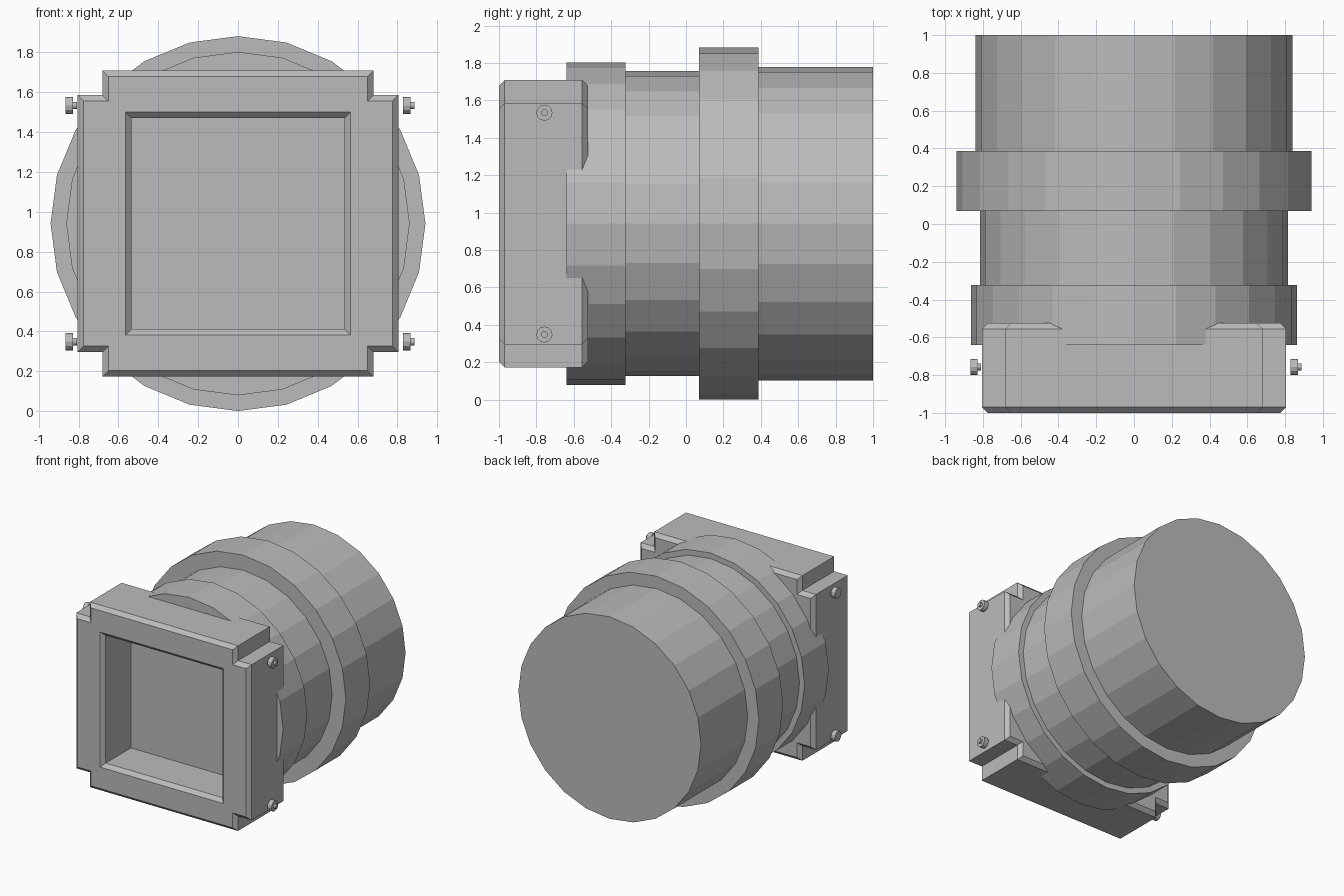
import bpy, bmesh, math

if "Cube" in bpy.data.objects:
    bpy.data.objects.remove(bpy.data.objects["Cube"])

CZ = 0.941  # height of the lens axis

grey = bpy.data.materials.new("mid grey")
grey.diffuse_color = (0.5, 0.5, 0.5, 1)
grey.use_nodes = True
grey.node_tree.nodes["Principled BSDF"].inputs["Base Color"].default_value = grey.diffuse_color


def finish(name, bm):
    bmesh.ops.recalc_face_normals(bm, faces=bm.faces)
    mesh = bpy.data.meshes.new(name)
    bm.to_mesh(mesh)
    bm.free()
    mesh.materials.append(grey)
    ob = bpy.data.objects.new(name, mesh)
    bpy.context.collection.objects.link(ob)
    return ob


def bridge(bm, a, b):
    n = len(a)
    for i in range(n):
        j = (i + 1) % n
        bm.faces.new((a[i], a[j], b[j], b[i]))


def turned(name, profile, sides, place):
    """Closed turned solid; profile is (position along axis, radius)."""
    bm = bmesh.new()
    rings = []
    for t, r in profile:
        ring = []
        for k in range(sides):
            a = 2 * math.pi * k / sides
            ring.append(bm.verts.new(place(t, r * math.cos(a), r * math.sin(a))))
        rings.append(ring)
    for a, b in zip(rings, rings[1:]):
        bridge(bm, a, b)
    bm.faces.new(rings[0])
    bm.faces.new(rings[-1])
    return finish(name, bm)


# Stepped lens barrel along y
turned("lens_barrel",
       [(-0.64, 0.862), (-0.323, 0.862), (-0.323, 0.816), (0.07, 0.816),
        (0.07, 0.941), (0.387, 0.941), (0.387, 0.838), (1.0, 0.838)],
       24, lambda t, u, v: (u, t, CZ + v))

# Square front housing with notched corners, chamfers and a square opening
bm = bmesh.new()


def outline(y, inset):
    w, wn, h, hn = (d - inset for d in (0.805, 0.68, 0.768, 0.645))
    pts = []
    for sx, sz in ((1, 1), (-1, 1), (-1, -1), (1, -1)):
        corner = [(sx * w, sz * hn), (sx * wn, sz * hn), (sx * wn, sz * h)]
        pts += corner if sx * sz > 0 else corner[::-1]
    return [bm.verts.new((x, y, CZ + z)) for x, z in pts]


def square(y, w, h):
    return [bm.verts.new((sx * w, y, CZ + sz * h))
            for sx, sz in ((1, 1), (-1, 1), (-1, -1), (1, -1))]


loops = [outline(-1.0, 0.03), outline(-0.97, 0), outline(-0.555, 0), outline(-0.525, 0.03)]
for a, b in zip(loops, loops[1:]):
    bridge(bm, a, b)
bm.faces.new(loops[-1])
hole = [square(-1.0, 0.565, 0.56), square(-0.97, 0.535, 0.53), square(-0.6, 0.535, 0.53)]
for a, b in zip(hole, hole[1:]):
    bridge(bm, a, b)
# front rim: two triangles per corner, one quad per side
rim = loops[0]
for c in range(4):
    p0, p1, p2 = rim[3 * c:3 * c + 3]
    h, nxt = hole[0][c], hole[0][(c + 1) % 4]
    bm.faces.new((h, p0, p1))
    bm.faces.new((h, p1, p2))
    bm.faces.new((h, p2, rim[(3 * c + 3) % 12], nxt))
finish("front_housing", bm)

# Four side screws, all pointing the same way
for side, x0 in (("left", -0.866), ("right", 0.829)):
    for level, z0 in (("lower", CZ - 0.593), ("upper", CZ + 0.593)):
        turned(f"{side}_{level}_screw",
               [(0, 0.043), (0.038, 0.043), (0.038, 0.018), (0.057, 0.018)],
               12, lambda t, u, v: (x0 + t, -0.757 + u, z0 + v))
